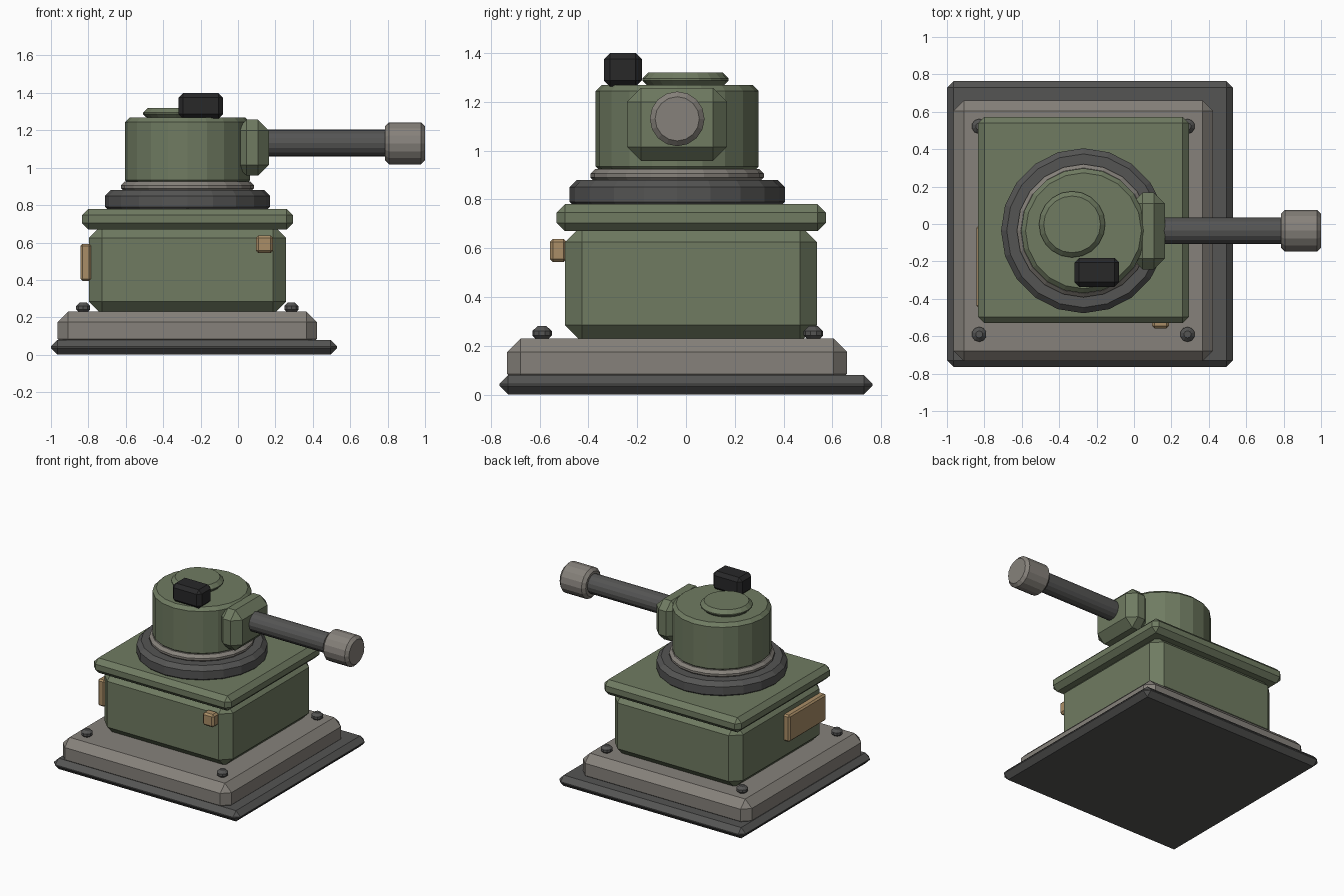
import bpy, bmesh, math
from mathutils import Matrix

if "Cube" in bpy.data.objects:
    bpy.data.objects.remove(bpy.data.objects["Cube"])


def material(name, rgb):
    m = bpy.data.materials.new(name)
    m.diffuse_color = (*rgb, 1)
    m.use_nodes = True
    m.node_tree.nodes["Principled BSDF"].inputs["Base Color"].default_value = m.diffuse_color
    return m


GREEN = material("olive_green", (0.160, 0.198, 0.120))
STONE = material("warm_grey", (0.240, 0.222, 0.198))
DARK = material("dark_grey", (0.090, 0.090, 0.088))
BLACK = material("near_black", (0.021, 0.021, 0.022))
TAN = material("tan", (0.400, 0.270, 0.135))


def finish(name, bm, mat, bevel):
    me = bpy.data.meshes.new(name)
    bm.to_mesh(me)
    bm.free()
    me.materials.append(mat)
    ob = bpy.data.objects.new(name, me)
    bpy.context.collection.objects.link(ob)
    if bevel:
        mod = ob.modifiers.new("chamfer", "BEVEL")
        mod.width = bevel
        mod.segments = 1
        mod.limit_method = "ANGLE"
        mod.angle_limit = math.radians(50)
    return ob


def box(name, x, y, z, mat, bevel):
    """Chamfered box from its (min, max) on each axis."""
    bm = bmesh.new()
    bmesh.ops.create_cube(bm, size=1)
    for v in bm.verts:
        v.co = [(r[0] + r[1]) / 2 + c * (r[1] - r[0])
                for c, r in zip(v.co, (x, y, z))]
    return finish(name, bm, mat, bevel)


def disc(name, centre, radius, z, mat, bevel, sides=20):
    """Upright chamfered cylinder between two heights."""
    bm = bmesh.new()
    bmesh.ops.create_cone(
        bm, cap_ends=True, segments=sides, radius1=radius, radius2=radius,
        depth=z[1] - z[0],
        matrix=Matrix.Translation((*centre, (z[0] + z[1]) / 2)))
    return finish(name, bm, mat, bevel)


def rod(name, x, y, z, radius, mat, bevel, sides=16):
    """Chamfered cylinder lying along x."""
    bm = bmesh.new()
    bmesh.ops.create_cone(
        bm, cap_ends=True, segments=sides, radius1=radius, radius2=radius,
        depth=x[1] - x[0],
        matrix=Matrix.Translation(((x[0] + x[1]) / 2, y, z))
        @ Matrix.Rotation(math.pi / 2, 4, "Y"))
    return finish(name, bm, mat, bevel)


# Stepped base
box("base_plate", (-1.0, 0.53), (-0.765, 0.765), (0, 0.08), DARK, 0.036)
box("plinth", (-0.965, 0.422), (-0.733, 0.66), (0.03, 0.23), STONE, 0.055)
for i, (bx, by) in enumerate([(x, y) for x in (-0.828, 0.286)
                              for y in (-0.59, 0.522)]):
    disc(f"bolt_{i + 1}", (bx, by), 0.04, (0.222, 0.28), DARK, 0.02, 10)

# Square housing with overhanging lid
box("housing", (-0.797, 0.257), (-0.496, 0.537), (0.215, 0.695), GREEN, 0.07)
box("lid", (-0.834, 0.294), (-0.53, 0.573), (0.67, 0.78), GREEN, 0.034)
box("side_panel", (-0.842, -0.785), (-0.447, -0.01), (0.395, 0.593), TAN, 0.011)
box("front_latch", (0.096, 0.187), (-0.558, -0.488), (0.543, 0.638), TAN, 0.013)

# Rotating turret
AXIS = (-0.27, -0.036)
disc("turning_ring", AXIS, 0.441, (0.76, 0.88), DARK, 0.03)
disc("collar", AXIS, 0.356, (0.87, 0.925), STONE, 0.02)
disc("turret", AXIS, 0.334, (0.91, 1.268), GREEN, 0.024)
disc("hatch", (-0.331, -0.002), 0.177, (1.262, 1.32), GREEN, 0.025)
box("sight", (-0.318, -0.08), (-0.336, -0.181), (1.262, 1.40), BLACK, 0.025)

# Barrel and its mount
box("barrel_mount", (-0.012, 0.165), (-0.242, 0.168), (0.957, 1.257), GREEN, 0.058)
rod("barrel", (0.1, 0.83), -0.036, 1.132, 0.071, DARK, 0.01)
rod("muzzle", (0.786, 1.0), -0.036, 1.13, 0.112, STONE, 0.021)
